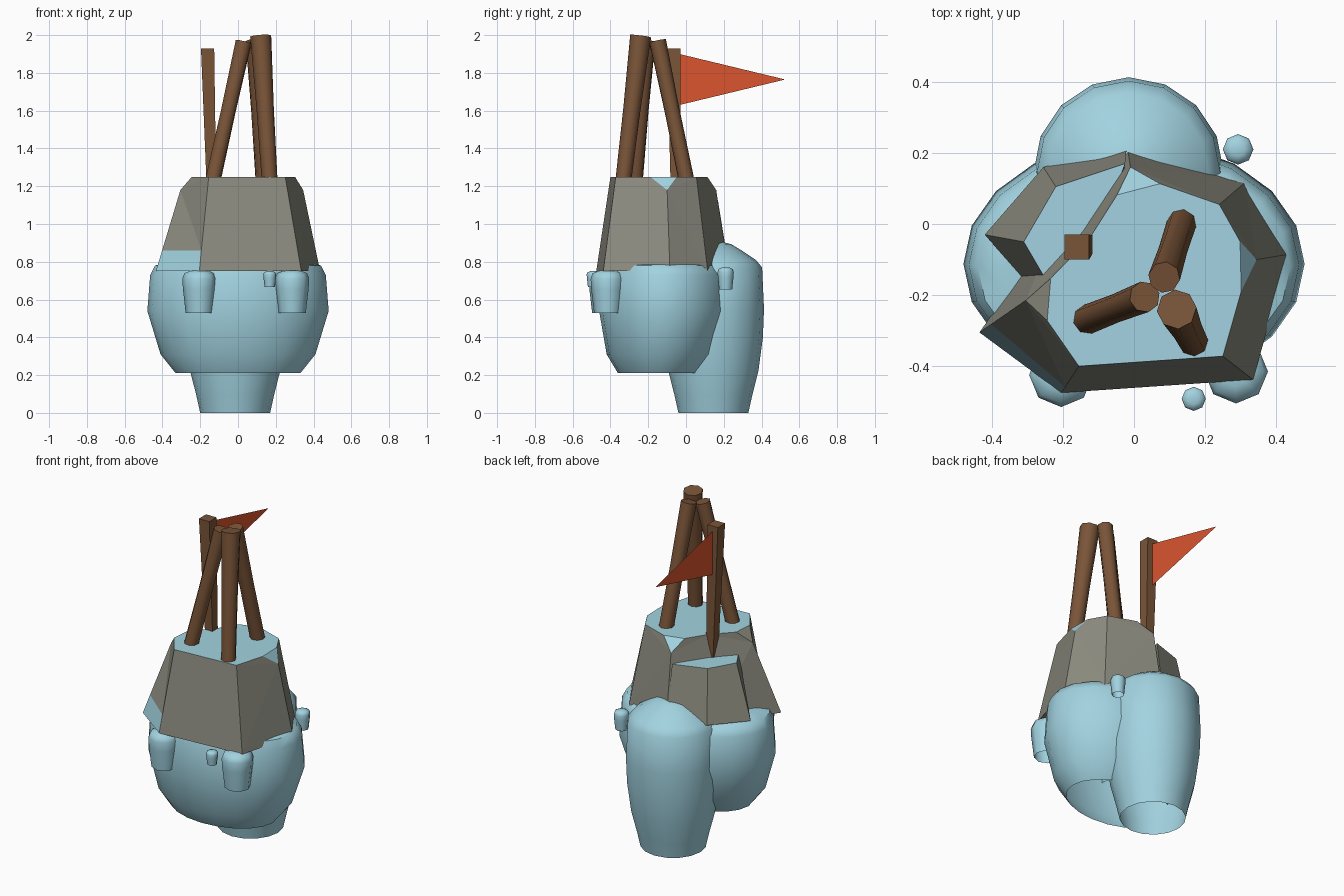
import bpy, bmesh, math
from mathutils import Vector

if "Cube" in bpy.data.objects:
    bpy.data.objects.remove(bpy.data.objects["Cube"])


def material(name, rgb):
    m = bpy.data.materials.new(name)
    m.diffuse_color = (*rgb, 1)
    m.use_nodes = True
    m.node_tree.nodes["Principled BSDF"].inputs["Base Color"].default_value = m.diffuse_color
    return m


ICE = material("pale_blue", (0.36, 0.65, 0.75))
ROCK = material("warm_grey", (0.26, 0.26, 0.215))
WOOD = material("brown", (0.195, 0.09, 0.04))
CLOTH = material("orange_red", (0.70, 0.09, 0.028))


def finish(name, bm, mats, smooth=None):
    me = bpy.data.meshes.new(name)
    bmesh.ops.recalc_face_normals(bm, faces=bm.faces[:])
    bm.to_mesh(me)
    bm.free()
    ob = bpy.data.objects.new(name, me)
    bpy.context.collection.objects.link(ob)
    for m in mats:
        me.materials.append(m)
    if smooth:
        bpy.ops.object.select_all(action='DESELECT')
        ob.select_set(True)
        bpy.context.view_layer.objects.active = ob
        bpy.ops.object.shade_smooth_by_angle(angle=math.radians(smooth))
    return ob


def lathe(name, rings, sides, mat, x=0.0, smooth=50):
    """Stack of ellipses, open below: each ring is (centre_y, radius_x, radius_y, z)."""
    bm = bmesh.new()
    loops = []
    for cy, rx, ry, z in rings:
        loops.append([bm.verts.new((x + rx * math.cos(2 * math.pi * i / sides),
                                    cy + ry * math.sin(2 * math.pi * i / sides), z))
                      for i in range(sides)])
    for a, b in zip(loops, loops[1:]):
        for i in range(sides):
            j = (i + 1) % sides
            bm.faces.new((a[i], a[j], b[j], b[i]))
    bm.faces.new(loops[-1])
    return finish(name, bm, [mat], smooth)


# Main rounded ice body
lathe("ice_body", [(-0.135, 0.33, 0.225, 0.21), (-0.125, 0.41, 0.295, 0.31),
                   (-0.112, 0.48, 0.348, 0.54), (-0.115, 0.465, 0.335, 0.73),
                   (-0.12, 0.44, 0.31, 0.78), (-0.125, 0.36, 0.24, 0.80)], 20, ICE)

# Tall ice lobe at the back
lobe = [(0.185, 0), (0.205, 0.09), (0.238, 0.22), (0.262, 0.40), (0.268, 0.55),
        (0.258, 0.77), (0.225, 0.81), (0.15, 0.86), (0.095, 0.893), (0.03, 0.91)]
lathe("ice_back_lobe", [(0.145, r, r, z) for r, z in lobe], 16, ICE, x=-0.015)

# Hanging ice drops with rounded tops
drops = [(-0.205, -0.425, 0.09, 0.53, 0.755), (0.287, -0.415, 0.09, 0.53, 0.755),
         (0.168, -0.492, 0.034, 0.667, 0.75), (0.293, 0.21, 0.043, 0.652, 0.77)]
for k, (x, y, r, z0, z1) in enumerate(drops):
    h = z1 - z0
    prof = [(0.8, 0), (0.96, 0.55), (1, 0.8), (0.88, 0.93), (0.45, 1)]
    lathe(f"ice_drop_{k + 1}", [(y, f * r, f * r, z0 + h * t) for f, t in prof],
          8, ICE, x=x, smooth=70)


def outcrop(name, bottom, top, z0, z1, cut=(), drop=0.07):
    """Tapered rock with an ice-filled top; corners listed in cut are chamfered."""
    bm = bmesh.new()
    n = len(top)
    low = [bm.verts.new((x, y, z0)) for x, y in bottom]
    corner = [bm.verts.new((x, y, z1 - (drop if i in cut else 0))) for i, (x, y) in enumerate(top)]
    before, after, cap = {}, {}, []
    for i in range(n):
        if i in cut:
            c = corner[i].co
            inner = Vector((0, -0.1, 0)) - c
            inner.z = 0
            for store, j in ((before, i - 1), (after, (i + 1) % n)):
                p = c.lerp(corner[j].co, 0.33) + inner.normalized() * 0.012
                p.z = z1
                store[i] = bm.verts.new(p)
                cap.append(store[i])
            chamfer = bm.faces.new((corner[i], before[i], after[i]))
            chamfer.material_index = 0 if i == 0 else 1
        else:
            cap.append(corner[i])
    bm.faces.new(cap).material_index = 1
    bm.faces.new(low)
    front_left = None
    for i in range(n):
        j = (i + 1) % n
        loop = [low[i], low[j], corner[j]]
        loop += [before[j]] if j in before else []
        loop += [after[i]] if i in after else []
        face = bm.faces.new(loop + [corner[i]])
        front_left = front_left or face
    # Ice showing low on the front left side of the large rock
    if cut:
        geom = [front_left] + list(front_left.edges) + list(front_left.verts)
        bmesh.ops.bisect_plane(bm, geom=geom, plane_co=(0, 0, 0.86), plane_no=(0, 0, 1))
        for f in bm.faces:
            c = f.calc_center_median()
            if z0 + 0.01 < c.z < 0.86 and c.x < -0.2 and c.y < -0.3:
                f.material_index = 1
    bmesh.ops.triangulate(bm, faces=[f for f in bm.faces if len(f.verts) > 4])
    return finish(name, bm, [ROCK, ICE])


# Large rock and the lower ledge behind it
outcrop("large_rock",
        [(-0.435, -0.305), (-0.205, -0.475), (0.335, -0.438), (0.435, -0.085),
         (0.31, 0.115), (-0.02, 0.225), (-0.2, 0.03)],
        [(-0.305, -0.215), (-0.155, -0.40), (0.25, -0.372), (0.345, -0.10),
         (0.24, 0.055), (-0.01, 0.16), (-0.125, -0.04)],
        0.75, 1.25, cut=(0, 3, 5))
outcrop("rock_ledge",
        [(-0.42, -0.03), (-0.27, -0.2), (-0.05, 0.0), (-0.02, 0.222), (-0.255, 0.16)],
        [(-0.31, -0.05), (-0.24, -0.17), (-0.09, 0.0), (-0.025, 0.17), (-0.22, 0.105)],
        0.80, 1.12)


def post(name, base, tip, half0, half1):
    """Square timber leaning from base to tip, with level ends."""
    bm = bmesh.new()
    rings = []
    for p, h in ((base, half0), (tip, half1)):
        rings.append([bm.verts.new((p[0] + sx * h, p[1] + sy * h, p[2]))
                      for sx, sy in ((-1, -1), (1, -1), (1, 1), (-1, 1))])
    a, b = rings
    for i in range(4):
        j = (i + 1) % 4
        bm.faces.new((a[i], a[j], b[j], b[i]))
    bm.faces.new(a)
    bm.faces.new(b)
    return finish(name, bm, [WOOD])


def log(name, base, tip, r0, r1, turn):
    """Soft-edged leaning log, slightly waisted, with ends square to its axis."""
    a, b = Vector(base), Vector(tip)
    rot = (b - a).to_track_quat('Z', 'Y')
    bm = bmesh.new()
    loops = []
    for t, r in ((0, r0), (0.5, (r0 + r1) / 2 - 0.003), (1, r1)):
        loop = []
        for i in range(8):
            # Square with small cut corners
            ang = math.radians(turn + 90 * (i // 2) + (22 if i % 2 == 0 else 68))
            loop.append(bm.verts.new(a.lerp(b, t) + rot @ Vector((r * math.cos(ang), r * math.sin(ang), 0))))
        loops.append(loop)
    for p, q in zip(loops, loops[1:]):
        for i in range(8):
            j = (i + 1) % 8
            bm.faces.new((p[i], p[j], q[j], q[i]))
    bm.faces.new(loops[0])
    bm.faces.new(loops[-1])
    return finish(name, bm, [WOOD], 60)


# Three leaning logs and the flagpole
log("lean_log_front", (0.168, -0.333, 1.22), (0.12, -0.24, 1.995), 0.042, 0.056, 0)
log("lean_log_left", (-0.135, -0.27, 1.22), (0.03, -0.205, 1.965), 0.042, 0.044, 15)
log("lean_log_back", (0.135, 0.005, 1.22), (0.085, -0.15, 1.97), 0.042, 0.045, 30)
post("flagpole", (-0.138, -0.055, 1.10), (-0.161, -0.065, 1.93), 0.024, 0.035)

# Pennant: a single flat sheet
bm = bmesh.new()
bm.faces.new([bm.verts.new((-0.16, y, z)) for y, z in ((-0.035, 1.63), (0.525, 1.765), (-0.035, 1.90))])
finish("pennant", bm, [CLOTH])
